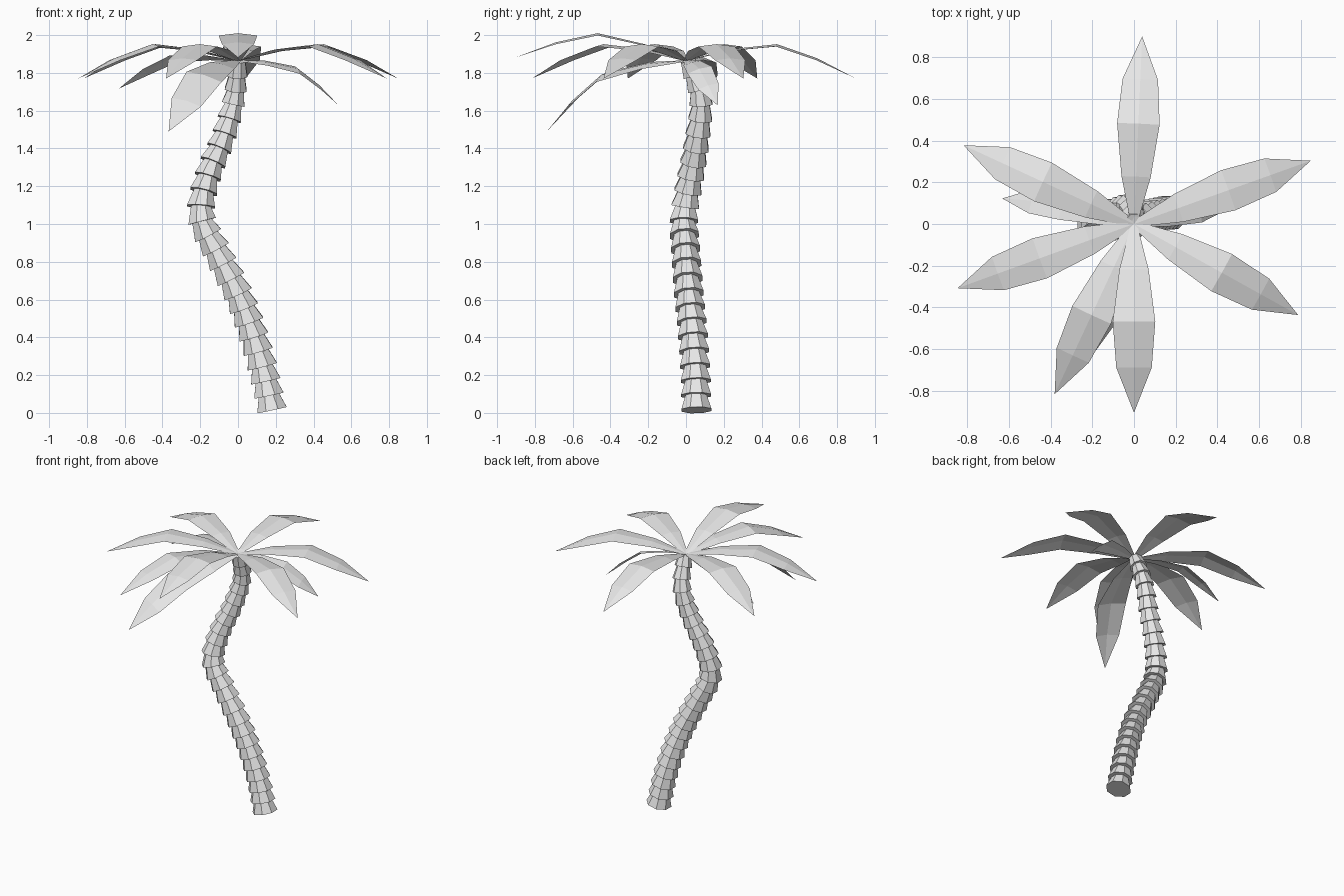
import bpy, bmesh, math
from mathutils import Vector, Matrix

cube = bpy.data.objects.get("Cube")
if cube:
    bpy.data.objects.remove(cube, do_unlink=True)

grey = bpy.data.materials.new("light_grey")
grey.use_nodes = True
grey.diffuse_color = (0.8, 0.8, 0.8, 1)
grey.node_tree.nodes["Principled BSDF"].inputs["Base Color"].default_value = (0.8, 0.8, 0.8, 1)


def add_object(name, bm):
    mesh = bpy.data.meshes.new(name)
    bm.to_mesh(mesh)
    bm.free()
    mesh.materials.append(grey)
    obj = bpy.data.objects.new(name, mesh)
    bpy.context.collection.objects.link(obj)
    return obj


# Curved trunk centre line, evenly spaced from ground to crown
PATH = [Vector(p) for p in (
    (0.18, 0.055, 0.015), (0.135, 0.05, 0.22), (0.075, 0.035, 0.43),
    (0.0, 0.015, 0.63), (-0.105, 0.0, 0.84), (-0.195, -0.01, 1.04),
    (-0.16, 0.025, 1.25), (-0.08, 0.06, 1.45), (-0.02, 0.078, 1.66),
    (0.0, 0.01, 1.865))]


def path_point(t):
    """Smooth spline through the path, t from 0 to 1."""
    pts = [2 * PATH[0] - PATH[1]] + PATH + [2 * PATH[-1] - PATH[-2]]
    s = t * (len(PATH) - 1)
    i = max(0, min(int(s), len(PATH) - 2))
    u = s - i
    a, b, c, d = pts[i:i + 4]
    return 0.5 * (2 * b + (c - a) * u + (2 * a - 5 * b + 4 * c - d) * u ** 2
                  + (3 * b - a - 3 * c + d) * u ** 3)


# Trunk: stacked flared eight-sided collars, each wide below and narrow above
SIDES, COLLARS = 8, 24
bm = bmesh.new()


def trunk_ring(t, radius):
    centre = path_point(t)
    tangent = path_point(min(t + 0.02, 1)) - path_point(max(t - 0.02, 0))
    turn = Vector((0, 0, 1)).rotation_difference(tangent.normalized())
    ring = []
    for k in range(SIDES):
        a = math.tau * (k + 0.5) / SIDES
        ring.append(bm.verts.new(centre + turn @ Vector((math.cos(a), math.sin(a), 0)) * radius))
    return ring


rings = []
for n in range(COLLARS):
    t0, t1 = n / COLLARS, (n + 1) / COLLARS
    radius = 0.086 - 0.03 * t0 ** 3
    rings.append(trunk_ring(t0, radius))
    rings.append(trunk_ring(t1, radius * 0.7))
for low, high in zip(rings, rings[1:]):
    for k in range(SIDES):
        j = (k + 1) % SIDES
        bm.faces.new((low[k], low[j], high[j], high[k]))
bm.faces.new(rings[0][::-1])
bm.faces.new(rings[-1])
add_object("trunk", bm)

# Leaf stations: distance along, arch height, half width
STATIONS = ((0, 0, 0.015), (0.22, 0.083, 0.07), (0.47, 0.137, 0.102), (0.69, 0.085, 0.085))
LENGTH, FOLD = 0.905, 0.12
CROWN = Vector((0, 0, 1.865))


def add_leaf(name, heading, pitch=-6, scale=1.0, roll=0):
    """Arched, slightly folded leaf running outward from the crown."""
    bm = bmesh.new()
    rows = [[bm.verts.new((d, s * w, h - abs(s) * w * FOLD)) for s in (-1, 0, 1)]
            for d, h, w in STATIONS]
    tip = bm.verts.new((LENGTH, 0, 0))
    for a, b in zip(rows, rows[1:]):
        for k in (0, 1):
            bm.faces.new((a[k], b[k], b[k + 1], a[k + 1]))
    for k in (0, 1):
        bm.faces.new((rows[-1][k], tip, rows[-1][k + 1]))
    place = (Matrix.Translation(CROWN)
             @ Matrix.Rotation(math.radians(heading), 4, 'Z')
             @ Matrix.Rotation(math.radians(-pitch), 4, 'Y')
             @ Matrix.Rotation(math.radians(roll), 4, 'X')
             @ Matrix.Scale(scale, 4))
    bm.transform(place)
    add_object(name, bm)


# Main crown of leaves
for name, heading in (("back_leaf", 87.5), ("left_back_leaf", 19.7), ("right_back_leaf", 155.2),
                      ("right_front_leaf", 200), ("left_front_leaf", -29),
                      ("front_right_leaf", 245)):
    add_leaf(name, heading)
add_leaf("raised_front_leaf", -90, pitch=1)

# Drooping lower leaves
add_leaf("lower_front_leaf", 243.5, pitch=-24.5, roll=-17)
add_leaf("lower_right_leaf", 169, pitch=-13, scale=0.73, roll=15)
add_leaf("lower_left_leaf", 17.5, pitch=-23, scale=0.67, roll=18)
